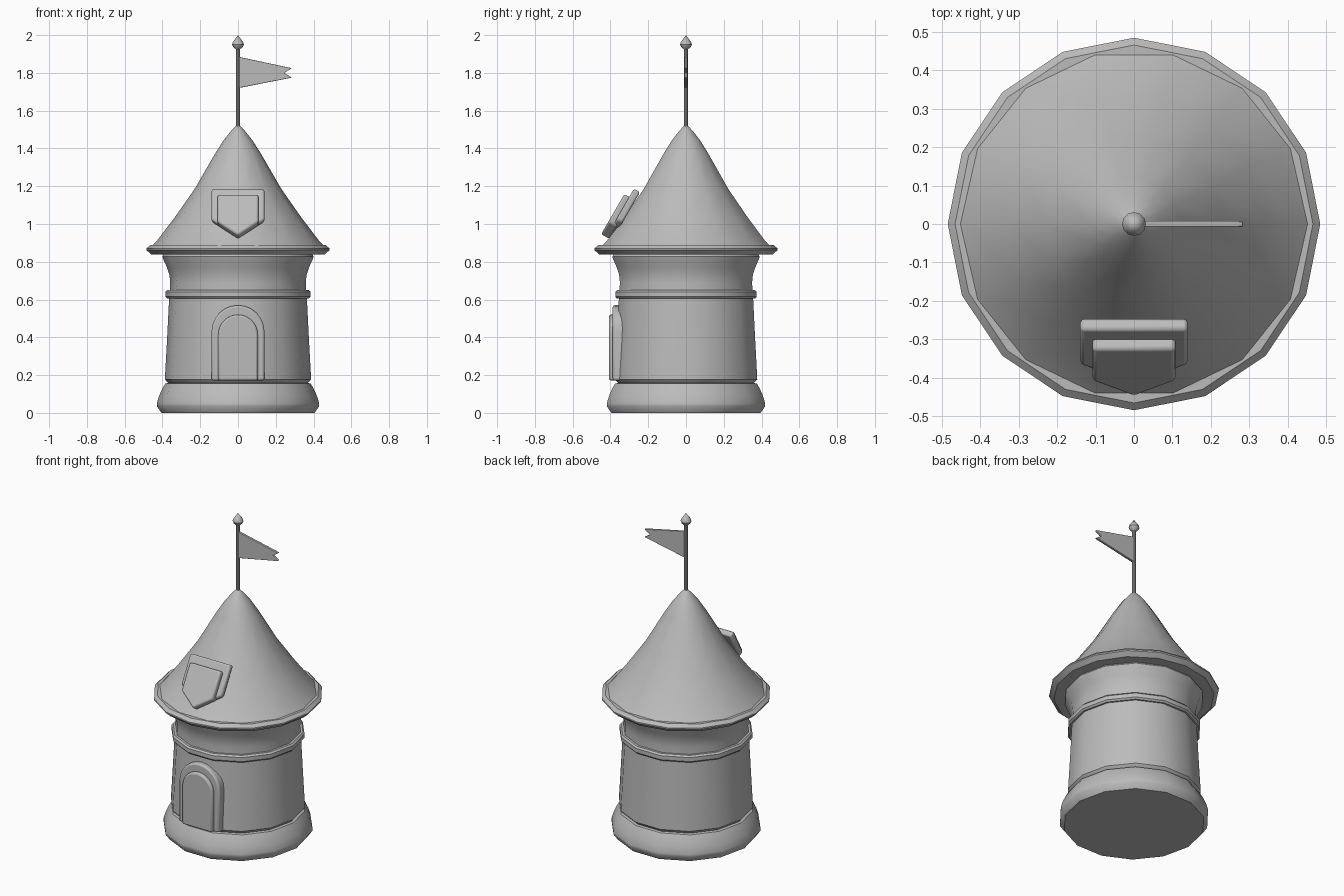
import bpy, bmesh
from math import pi, sin, cos, radians
from mathutils import Matrix, Vector

cube = bpy.data.objects.get("Cube")
if cube:
    bpy.data.objects.remove(cube, do_unlink=True)

SIDES = 14

stone = bpy.data.materials.new("plain_grey")
stone.use_nodes = True
grey = (0.5, 0.5, 0.5, 1)
stone.diffuse_color = grey
stone.node_tree.nodes["Principled BSDF"].inputs["Base Color"].default_value = grey


def finish(name, bm, angle=35):
    bmesh.ops.recalc_face_normals(bm, faces=bm.faces)
    mesh = bpy.data.meshes.new(name)
    bm.to_mesh(mesh)
    bm.free()
    mesh.materials.append(stone)
    obj = bpy.data.objects.new(name, mesh)
    bpy.context.collection.objects.link(obj)
    bpy.ops.object.select_all(action='DESELECT')
    obj.select_set(True)
    bpy.context.view_layer.objects.active = obj
    bpy.ops.object.shade_smooth_by_angle(angle=radians(angle))
    return obj


def lathe(name, profile, sides=SIDES):
    """Turn (radius, height) points around z, closing both ends."""
    bm = bmesh.new()
    rings = []
    for r, z in profile:
        if r == 0:
            rings.append([bm.verts.new((0, 0, z))] * sides)
        else:
            rings.append([bm.verts.new((r * cos(2 * pi * i / sides), r * sin(2 * pi * i / sides), z))
                          for i in range(sides)])
    for low, high in zip(rings, rings[1:]):
        for i in range(sides):
            j = (i + 1) % sides
            corners = dict.fromkeys((low[i], low[j], high[j], high[i]))
            bm.faces.new(list(corners))
    for ring in (rings[0], rings[-1]):
        if ring[0] is not ring[1]:
            bm.faces.new(ring)
    return finish(name, bm)


def plate(name, outline, back, front, matrix, bevel=0.0):
    """Extrude a 2D outline along the matrix's z axis."""
    bm = bmesh.new()
    face = bm.faces.new([bm.verts.new((u, v, back)) for u, v in outline])
    new = bmesh.ops.extrude_face_region(bm, geom=[face])["geom"]
    bmesh.ops.translate(bm, vec=(0, 0, front - back),
                        verts=[g for g in new if isinstance(g, bmesh.types.BMVert)])
    bm.transform(matrix)
    obj = finish(name, bm)
    if bevel:
        mod = obj.modifiers.new("soft_edges", 'BEVEL')
        mod.width = bevel
        mod.segments = 2
        mod.limit_method = 'ANGLE'
    return obj


def arch(half, bottom, spring, steps=12):
    curve = [(half * cos(pi * i / steps), spring + half * sin(pi * i / steps)) for i in range(steps + 1)]
    return [(-half, bottom), (half, bottom)] + curve


def shield(half, top, corner, tip):
    return [(-half, top), (-half, corner), (0, tip), (half, corner), (half, top)]


# Tower, from the ground up
lathe("base", [(0.405, 0), (0.43, 0.035), (0.43, 0.05), (0.418, 0.09), (0.4, 0.13), (0.385, 0.155), (0.36, 0.16)])
lathe("tower_wall", [(0.36, 0.15), (0.376, 0.165), (0.387, 0.178), (0.386, 0.2), (0.375, 0.4), (0.364, 0.62)])
lathe("wall_band", [(0.35, 0.605), (0.375, 0.605), (0.384, 0.615), (0.384, 0.64), (0.375, 0.65), (0.35, 0.65)])
lathe("tower_neck", [(0.362, 0.63), (0.359, 0.69), (0.363, 0.73), (0.376, 0.77), (0.394, 0.81),
                     (0.4, 0.828), (0.39, 0.845)])

# Roof
lathe("roof_rim", [(0.38, 0.838), (0.458, 0.838), (0.485, 0.862), (0.485, 0.87), (0.466, 0.888), (0.42, 0.888)], 16)
lathe("roof_cone", [(0.475, 0.865), (0.43, 0.91), (0.335, 1.035), (0.23, 1.185), (0.12, 1.375),
                    (0.075, 1.445), (0.035, 1.495), (0.012, 1.518), (0, 1.522)])

# Flagpole, finial and swallow-tailed flag
lathe("flagpole", [(0.011, 1.5), (0.011, 1.94)], 10)
lathe("finial", [(0.011, 1.925), (0.026, 1.938), (0.031, 1.95), (0.026, 1.965), (0, 2)], 12)
upright = Matrix.Rotation(pi / 2, 4, 'X')
plate("flag", [(0.005, 1.885), (0.285, 1.825), (0.245, 1.8), (0.285, 1.775), (0.005, 1.72)],
      -0.008, 0.008, upright, 0.003)

# Door with its surround
plate("door_surround", arch(0.14, 0.172, 0.43), 0.33, 0.388, upright, 0.01)
plate("door", arch(0.105, 0.172, 0.415), 0.35, 0.408, upright, 0.01)

# Shield window leaning on the roof
lean = Matrix.Rotation(radians(60), 4, 'X')
plate("window_surround", shield(0.14, 0.89, 0.705, 0.6), 0.795, 0.832, lean, 0.01)
plate("window", shield(0.108, 0.84, 0.672, 0.592), 0.81, 0.862, lean, 0.01)
